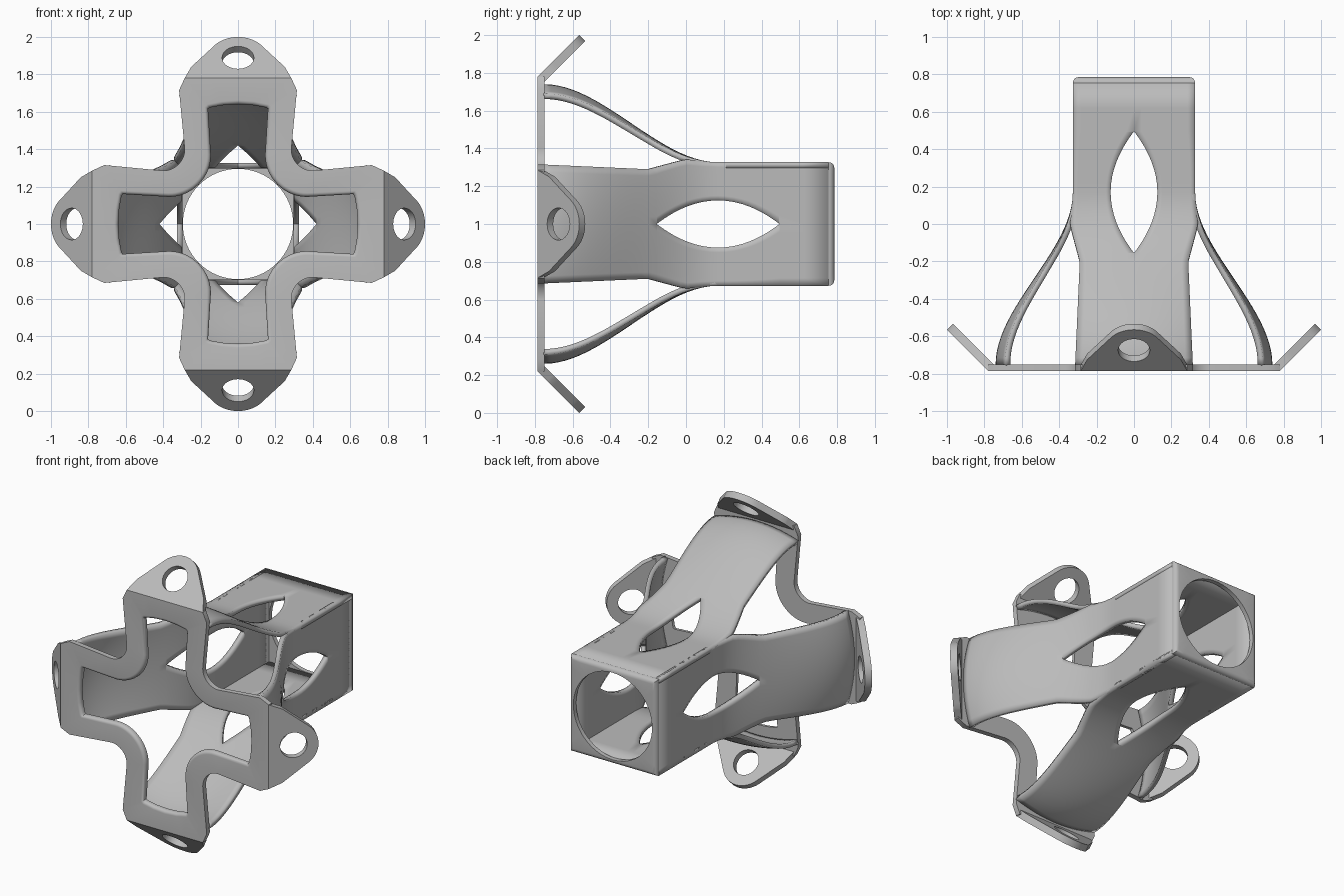
import bpy, bmesh, math
from mathutils import Matrix, Vector

if "Cube" in bpy.data.objects:
    bpy.data.objects.remove(bpy.data.objects["Cube"])

grey = bpy.data.materials.new("plain grey")
grey.use_nodes = True
colour = (0.5, 0.5, 0.5, 1)
grey.diffuse_color = colour
grey.node_tree.nodes["Principled BSDF"].inputs["Base Color"].default_value = colour

FRONT, BACK, HALF = -0.785, 0.785, 0.327
WALL = 0.03


def finish(name, bm, turn=0):
    """Turn a part about the long axis, lift it and shade it."""
    bm.transform(Matrix.Translation((0, 0, 1)) @ Matrix.Rotation(turn * math.pi / 2, 4, "Y"))
    mesh = bpy.data.meshes.new(name)
    bm.to_mesh(mesh)
    bm.free()
    mesh.materials.append(grey)
    ob = bpy.data.objects.new(name, mesh)
    bpy.context.collection.objects.link(ob)
    bpy.ops.object.select_all(action="DESELECT")
    ob.select_set(True)
    bpy.context.view_layer.objects.active = ob
    bpy.ops.object.shade_smooth_by_angle(angle=math.radians(32))
    return ob


def loft(rings):
    """Join closed rings of points in a cycle to make a solid with a hole."""
    bm = bmesh.new()
    loops = [[bm.verts.new(p) for p in ring] for ring in rings]
    n = len(loops[0])
    for a, b in zip(loops, loops[1:] + loops[:1]):
        for i in range(n):
            j = (i + 1) % n
            bm.faces.new((a[i], a[j], b[j], b[i]))
    bmesh.ops.recalc_face_normals(bm, faces=bm.faces)
    return bm


def fillet(centre, radius, steps=8):
    """Points of a concave corner, from its start to the diagonal."""
    return [(centre - radius * math.cos(i / steps * math.pi / 4),
             centre - radius * math.sin(i / steps * math.pi / 4)) for i in range(steps + 1)]


def cross_loop(octant):
    """Mirror an eighth of the cross and turn it four times."""
    quarter = octant + [(z, x) for x, z in reversed(octant[1:-1])]
    loop = []
    for _ in range(4):
        loop += quarter + [octant[0][::-1]]
        loop.pop()
        quarter = [(z, -x) for x, z in quarter]
        loop.append(None)
    # the centre point of each next arm starts the next quarter
    return [p for p in loop if p]


# Cross-shaped front frame with a rounded inner edge
outer = cross_loop([(0, 0.78), (0.14, 0.78), (0.285, 0.78), (0.315, 0.715)] + fillet(0.40, 0.115))
inner = cross_loop([(0, 0.64), (0.08, 0.635), (0.15, 0.623), (0.16, 0.615)] + fillet(0.37, 0.225))


def frame_ring(offset, y):
    ring = []
    for o, i in zip(outer, inner):
        o, i = Vector(o), Vector(i)
        p = i + (o - i).normalized() * offset
        ring.append((p.x, y, p.y))
    return ring


LIP = 0.022
rings = [[(x, y, z) for x, z in outer] for y in (FRONT, FRONT + 0.035)]
rings.append(frame_ring(0, FRONT + 0.035))
for k in range(6):
    a = k / 5 * math.pi / 2
    rings.append(frame_ring(LIP * (1 - math.cos(a)), FRONT + LIP * (1 - math.sin(a))))
finish("front_frame", loft(rings))


# Back plate with rounded rim and round opening
def square_ring(half, y, n=64):
    pts = []
    for i in range(n):
        c, s = math.cos(i * math.tau / n), math.sin(i * math.tau / n)
        k = half / max(abs(c), abs(s))
        pts.append((c * k, y, s * k))
    return pts


def circle_ring(r, y, n=64):
    return [(r * math.cos(i * math.tau / n), y, r * math.sin(i * math.tau / n)) for i in range(n)]


rim = [square_ring(HALF - WALL * (1 - math.cos(a)), BACK - WALL * (1 - math.sin(a)))
       for a in (k / 5 * math.pi / 2 for k in range(6))]
finish("back_plate", loft(rim + [circle_ring(0.295, BACK), circle_ring(0.295, BACK - WALL),
                                 square_ring(HALF - 0.01, BACK - WALL)]))


# Curved arms that run back into the walls of the square tube
WIDTHS = [(-0.76, 0.315), (-0.2, 0.29), (-0.05, 0.33), (0, 0.343), (0.08, 0.332), (0.17, HALF), (1, HALF)]


def half_width(y):
    for (a, wa), (b, wb) in zip(WIDTHS, WIDTHS[1:]):
        if y <= b:
            return wa + (wb - wa) * (y - a) / (b - a)


def height(x, y):
    t = min(max((y + 0.75) / 0.92, 0), 1)
    rise = 1 - t * t * (3 - 2 * t)
    return HALF + 0.413 * rise - 0.05 * rise * (x / 0.315) ** 2


def slot(y):
    q = abs(y - 0.17) / 0.325
    return 0.125 * (1 - q * q) if q < 0.999 else 0


def arm(name, turn):
    slot_rows = [0.17 - 0.325 * math.cos(i / 24 * math.pi) for i in range(25)]
    rows = [-0.755 + i * 0.04 for i in range(15)] + slot_rows + [0.62, BACK - WALL]
    cols = 8
    bm = bmesh.new()
    for side in (-1, 1):
        grid = []
        for y in rows:
            h, w = slot(y), half_width(y)
            xs = [side * (h + (w - h) * c / cols) for c in range(cols + 1)]
            grid.append([bm.verts.new((x, y, height(x, y))) for x in xs])
        for r, s in zip(grid, grid[1:]):
            for c in range(cols):
                quad = (r[c], r[c + 1], s[c + 1], s[c])
                bm.faces.new(quad if side > 0 else quad[::-1])
    bmesh.ops.remove_doubles(bm, verts=bm.verts, dist=0.0005)
    ob = finish(name, bm, turn)
    solid = ob.modifiers.new("Thickness", "SOLIDIFY")
    solid.thickness = WALL
    solid.offset = -1
    # keep smoothing after the thickness
    ob.modifiers.move(len(ob.modifiers) - 1, 0)


# Sloping fixing tabs with a bolt hole
def tab(name, turn):
    half = [(0, 0), (0.285, 0), (0.25, 0.085), (0.122, 0.252)]
    edge = []
    for (xa, sa), (xb, sb) in zip(half, half[1:]):
        edge += [(xa + (xb - xa) * i / 6, sa + (sb - sa) * i / 6) for i in range(6)]
    start = math.atan2(0.097, 0.122)
    for i in range(9):
        a = start + (math.pi / 2 - start) * i / 8
        edge.append((0.156 * math.cos(a), 0.155 + 0.156 * math.sin(a)))
    edge += [(-x, s) for x, s in reversed(edge[1:-1])]
    mid = 0.155
    hole = []
    for x, s in edge:
        a = math.atan2(s - mid, x)
        hole.append((0.085 * math.cos(a), mid + 0.085 * math.sin(a)))
    d = math.sqrt(0.5)

    def place(pts, depth):
        return [(x, FRONT + d * (s + depth), 0.78 + d * (s - depth)) for x, s in pts]

    finish(name, loft([place(edge, 0), place(edge, 0.045), place(hole, 0.045), place(hole, 0)]), turn)


for turn, side in enumerate(("top", "left", "bottom", "right")):
    arm(side + "_arm", turn)
    tab(side + "_tab", turn)
